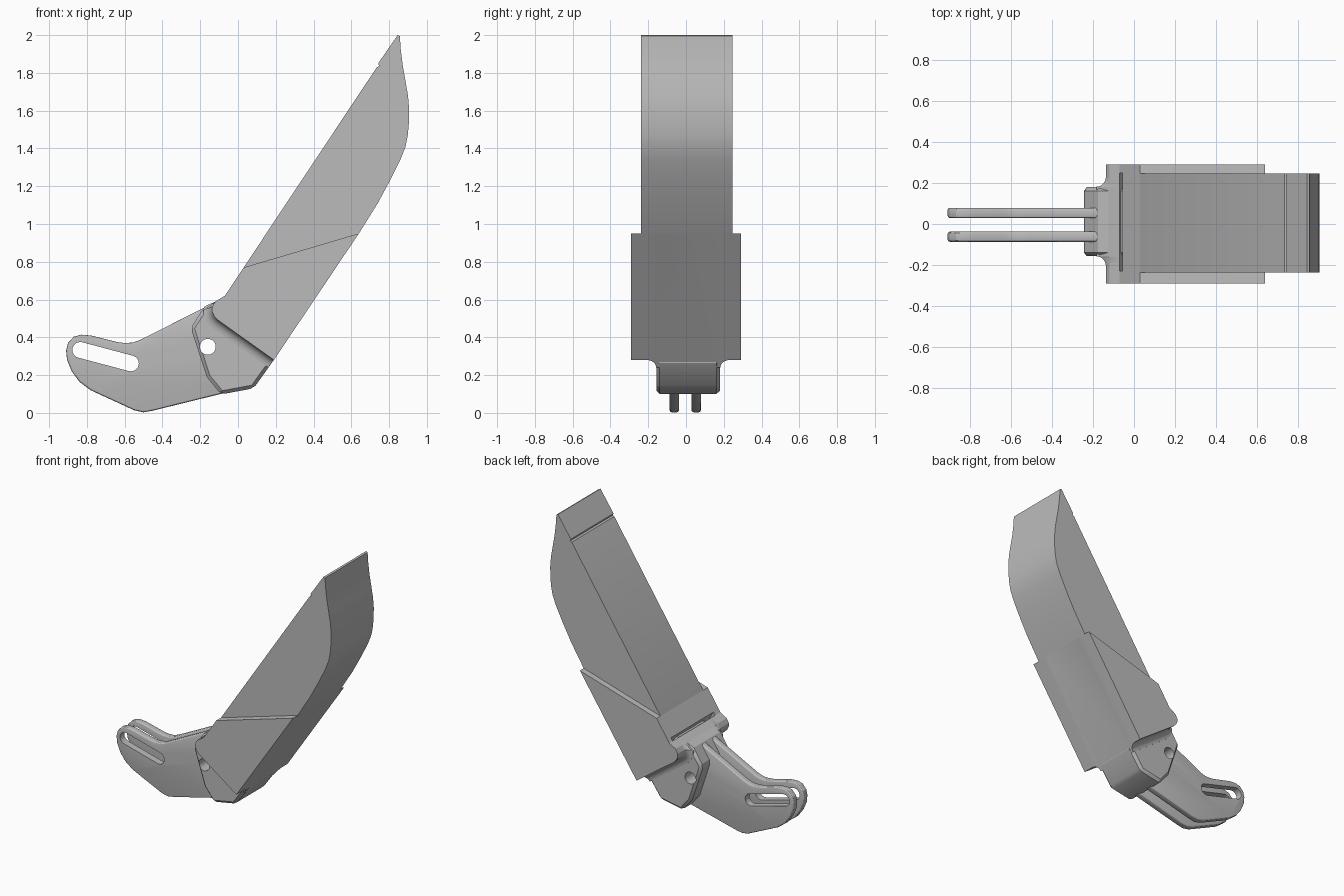
import bpy, bmesh, math

if "Cube" in bpy.data.objects:
    bpy.data.objects.remove(bpy.data.objects["Cube"])

GREY = (0.5, 0.5, 0.5, 1)
grey = bpy.data.materials.new("plain grey")
grey.use_nodes = True
grey.diffuse_color = GREY
grey.node_tree.nodes["Principled BSDF"].inputs["Base Color"].default_value = GREY


def loft(name, rings):
    """Skin equal-length rings of points and cap both ends."""
    bm = bmesh.new()
    rows = [[bm.verts.new(p) for p in ring] for ring in rings]
    n = len(rows[0])
    for a, b in zip(rows, rows[1:]):
        for i in range(n):
            j = (i + 1) % n
            bm.faces.new((a[i], a[j], b[j], b[i]))
    bm.faces.new(rows[0])
    bm.faces.new(rows[-1])
    bmesh.ops.recalc_face_normals(bm, faces=bm.faces)
    mesh = bpy.data.meshes.new(name)
    bm.to_mesh(mesh)
    bm.free()
    mesh.materials.append(grey)
    obj = bpy.data.objects.new(name, mesh)
    bpy.context.collection.objects.link(obj)
    return obj


def extrude(name, outline, y0, y1):
    return loft(name, [[(x, y, z) for x, z in outline] for y in (y0, y1)])


def activate(obj):
    bpy.ops.object.select_all(action='DESELECT')
    obj.select_set(True)
    bpy.context.view_layer.objects.active = obj


def bevel(obj, width, segments):
    activate(obj)
    mod = obj.modifiers.new("edge", 'BEVEL')
    mod.width, mod.segments = width, segments
    mod.limit_method = 'ANGLE'
    mod.angle_limit = math.radians(40)
    bpy.ops.object.modifier_apply(modifier=mod.name)


def cut(obj, outline, y0=-1, y1=1):
    cutter = extrude("cutter", outline, y0, y1)
    cutter.hide_render = True
    activate(obj)
    mod = obj.modifiers.new("cut", 'BOOLEAN')
    mod.operation, mod.solver, mod.object = 'DIFFERENCE', 'EXACT', cutter
    bpy.ops.object.modifier_apply(modifier=mod.name)
    bpy.data.objects.remove(cutter)


def capsule(a, b, r, steps=12):
    """Rounded slot outline between two centres."""
    ang = math.atan2(b[1] - a[1], b[0] - a[0])
    pts = []
    for c, start in ((b, ang - math.pi / 2), (a, ang + math.pi / 2)):
        for i in range(steps + 1):
            t = start + math.pi * i / steps
            pts.append((c[0] + r * math.cos(t), c[1] + r * math.sin(t)))
    return pts


def circle(c, r, n=32):
    return [(c[0] + r * math.cos(math.tau * i / n),
             c[1] + r * math.sin(math.tau * i / n)) for i in range(n)]


PIVOT = circle((-0.16, 0.35), 0.042)

# Long curved blade with a small step below its tip
blade = extrude("blade", [
    (0.03, 0.77), (0.735, 1.83), (0.748, 1.835), (0.742, 1.85), (0.845, 2.0),
    (0.857, 1.995), (0.861, 1.93), (0.872, 1.84), (0.888, 1.75), (0.9, 1.68),
    (0.906, 1.61), (0.905, 1.54), (0.899, 1.47), (0.887, 1.41), (0.86, 1.34),
    (0.81, 1.24), (0.74, 1.11), (0.64, 0.95), (0.3, 0.45), (0.0, 0.65)],
    -0.237, 0.247)

# Sleeve around the blade root; its lower edge flares in a fillet to the neck
def sleeve_outline(d):
    return [(-0.07, 0.62), (0.03, 0.77), (0.64, 0.95),
            (0.19 - 0.59 * d, 0.28 - 0.81 * d), (-0.105 - 0.58 * d, 0.49 - 0.82 * d),
            (-0.125 - 0.7 * d, 0.51 - 0.7 * d), (-0.137 - 0.9 * d, 0.535 - 0.6 * d),
            (-0.137 - 0.9 * d, 0.56 - 0.3 * d), (-0.12, 0.59)]


R = 0.05
arc = [math.pi / 2 * i / 6 for i in range(7)]
half = [(0.22 - R * math.sin(t), R * (1 - math.cos(t))) for t in arc]
stations = ([(-0.29, 0)] + [(0.012 - y, d) for y, d in half]
            + [(0.012 + y, d) for y, d in reversed(half)] + [(0.29, 0)])
sleeve = loft("sleeve", [[(x, y, z) for x, z in sleeve_outline(d)] for y, d in stations])
cut(sleeve, capsule((-0.07, 0.64), (-0.04, 0.59), 0.011), -0.23, 0.25)

# Chamfered neck block holding the pivot
neck = extrude("neck", [
    (-0.25, 0.45), (-0.175, 0.565), (-0.07, 0.61), (0.05, 0.6), (0.19, 0.28),
    (0.083, 0.13), (-0.09, 0.098), (-0.165, 0.19)], -0.157, 0.18)
bevel(neck, 0.018, 1)
cut(neck, PIVOT)

# Pair of slotted lever plates
plate_outline = [
    (-0.83, 0.414), (-0.78, 0.41), (-0.64, 0.375), (-0.6, 0.37), (-0.56, 0.372),
    (-0.52, 0.385), (-0.17, 0.562), (0.0, 0.45), (0.07, 0.14), (-0.45, 0.012),
    (-0.5, 0.003), (-0.55, 0.014), (-0.78, 0.12), (-0.84, 0.165), (-0.88, 0.22),
    (-0.905, 0.28), (-0.91, 0.33), (-0.9, 0.37), (-0.87, 0.403)]
plates = []
for name, y0 in (("right_lever_plate", -0.087), ("left_lever_plate", 0.029)):
    plate = extrude(name, plate_outline, y0, y0 + 0.05)
    bevel(plate, 0.012, 3)
    cut(plate, capsule((-0.835, 0.333), (-0.567, 0.262), 0.042))
    cut(plate, PIVOT)
    plates.append(plate)

for obj in [blade, sleeve, neck] + plates:
    activate(obj)
    bpy.ops.object.shade_smooth_by_angle(angle=math.radians(25))
